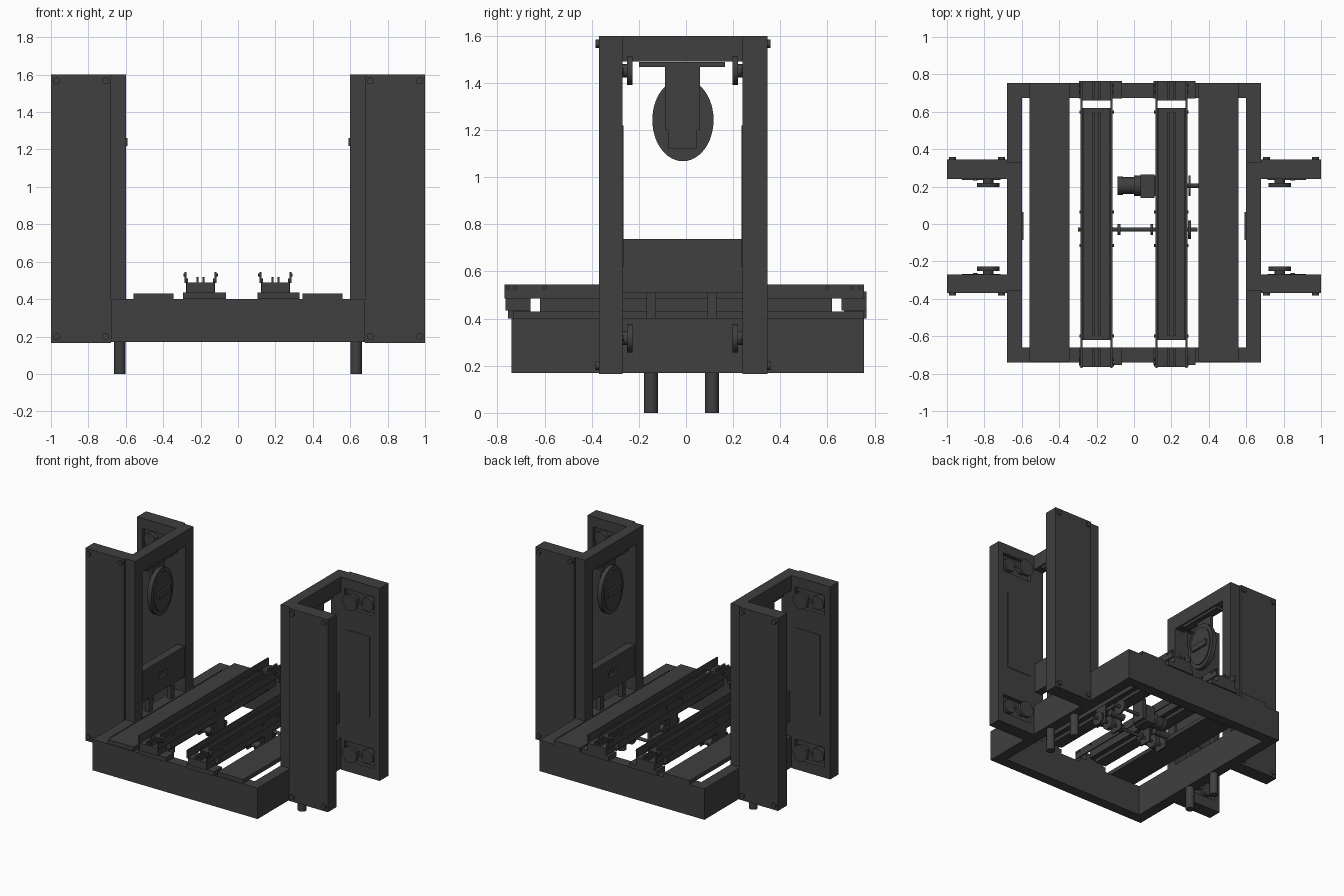
import bpy, math
from mathutils import Matrix

grey = bpy.data.materials.new("dark_grey")
grey.diffuse_color = (0.05, 0.05, 0.05, 1)


def finish(name):
    o = bpy.context.object
    o.name = name
    o.data.materials.append(grey)
    return o


def box(name, x0, x1, y0, y1, z0, z1):
    bpy.ops.mesh.primitive_cube_add(size=1)
    o = finish(name)
    o.data.transform(Matrix.Translation(((x0 + x1) / 2, (y0 + y1) / 2, (z0 + z1) / 2))
                     @ Matrix.Diagonal((x1 - x0, y1 - y0, z1 - z0, 1)))
    return o


def cyl(name, axis, c, r, length, r2=None, n=32):
    """Cylinder along an axis; r2 gives an elliptical height for x-axis parts."""
    bpy.ops.mesh.primitive_cylinder_add(radius=1, depth=1, vertices=n)
    o = finish(name)
    rot = {'x': Matrix.Rotation(math.pi / 2, 4, 'Y'),
           'y': Matrix.Rotation(math.pi / 2, 4, 'X'), 'z': Matrix.Identity(4)}[axis]
    o.data.transform(Matrix.Translation(c) @ rot @ Matrix.Diagonal((r2 or r, r, length, 1)))
    bpy.ops.object.shade_smooth_by_angle()
    return o


def cut(target, cutter):
    m = target.modifiers.new("pocket", 'BOOLEAN')
    m.operation, m.object, m.solver = 'DIFFERENCE', cutter, 'EXACT'
    cutter.hide_render = True
    cutter.hide_viewport = True


def sbox(name, s, x0, x1, *rest):
    """Box mirrored to side s of x = 0."""
    return box(name, min(s * x0, s * x1), max(s * x0, s * x1), *rest)


# base frame ring
for s in (-1, 1):
    sbox("base_side_beam", s, 0.6, 0.68, -0.74, 0.755, 0.17, 0.40)
    sbox("deck_plank", s, 0.345, 0.558, -0.735, 0.755, 0.40, 0.43)
box("base_front_beam", -0.6, 0.6, -0.74, -0.66, 0.17, 0.40)
box("base_back_beam", -0.6, 0.6, 0.675, 0.755, 0.17, 0.40)

# side towers
YC = -0.013
for s in (-1, 1):
    sbox("tower_front_column", s, 0.6, 0.68, -0.355, -0.27, 0.40, 1.6)
    sbox("tower_back_column", s, 0.6, 0.68, 0.24, 0.33, 0.40, 1.6)
    sbox("tower_top_beam", s, 0.6, 0.68, -0.27, 0.24, 1.49, 1.6)
    panel = sbox("tower_lower_panel", s, 0.61, 0.67, -0.27, 0.24, 0.51, 0.738)
    grip = box("grip_cutter", min(s * 0.6, s * 0.63), max(s * 0.6, s * 0.63),
               -0.06, 0.035, 0.61, 0.65)
    cut(panel, grip)
    for y in (-0.148, 0.11):
        cyl("foot", 'z', (s * 0.632, y, 0.09), 0.03, 0.18)
        sbox("panel_post", s, 0.615, 0.65, y - 0.02, y + 0.02, 0.40, 0.52)

    # hanging oval head with its arm and handle
    sbox("hanger_plate", s, 0.61, 0.67, -0.2, 0.165, 1.468, 1.488)
    sbox("hanger_arm", s, 0.645, 0.668, -0.09, 0.06, 1.20, 1.47)
    sbox("hanger_arm_end", s, 0.645, 0.668, -0.075, 0.045, 1.12, 1.20)
    cyl("oval_disc", 'x', (s * 0.632, YC, 1.243), 0.13, 0.034, 0.175, 48)
    cyl("oval_inner_pad", 'x', (s * 0.612, YC, 1.243), 0.105, 0.01, 0.145, 48)
    cyl("oval_hub", 'x', (s * 0.668, YC, 1.24), 0.036, 0.008, 0.048)
    sbox("oval_handle", s, 0.592, 0.612, -0.085, 0.065, 1.218, 1.262)

    # wings with pockets, wheels and corner bolts
    for y0, y1, d in ((-0.37, -0.27, 1), (0.24, 0.345, -1)):
        inner, outer = (y1, y0) if d > 0 else (y0, y1)
        wing = sbox("wing", s, 0.68, 1.0, y0, y1, 0.165, 1.6)
        ya, yb = sorted((inner + d * 0.004, inner))
        sbox("wing_hatch", s, 0.715, 0.92, ya, yb, 0.62, 1.22)
        for z in (0.317, 1.452):
            ya, yb = sorted((inner - d * 0.03, inner + d * 0.02))
            cut(wing, sbox("pocket_cutter", s, 0.71, 0.955, ya, yb, z - 0.072, z + 0.072))
            cyl("roller_wheel", 'y', (s * 0.78, inner + d * 0.031, z), 0.06, 0.022)
            cyl("roller_stem", 'y', (s * 0.78, inner - d * 0.004, z), 0.028, 0.06)
            cyl("idler_wheel", 'y', (s * 0.895, inner - d * 0.016, z), 0.05, 0.032)
            cyl("idler_hub", 'y', (s * 0.85, inner - d * 0.01, z), 0.012, 0.035)
        for x in (0.708, 0.97):
            for z in (0.2, 1.567):
                cyl("corner_bolt", 'y', (s * x, outer - d * 0.006, z), 0.018, 0.014)

# two conveyor tracks
for s in (-1, 1):
    x = s * 0.2
    box("track_body", x - 0.07, x + 0.07, -0.62, 0.62, 0.425, 0.49)
    for e in (-1, 1):
        box("track_side_plate", x + e * 0.08 - 0.005, x + e * 0.08 + 0.005,
            -0.77, 0.755, 0.485, 0.545)
        box("track_ledge", x + e * 0.072 - 0.006, x + e * 0.072 + 0.006,
            -0.62, 0.62, 0.43, 0.51)
        box("chain_guide", x + e * 0.016 - 0.006, x + e * 0.016 + 0.006,
            -0.60, 0.60, 0.49, 0.517)
        # end bracket and its foot plate
        ya, yb = sorted((e * 0.66, e * 0.765))
        box("end_bracket", x - 0.075, x + 0.075, ya, yb, 0.435, 0.49)
        xa, xb = (-0.295, -0.065) if s < 0 else (0.105, 0.33)
        box("end_foot_plate", xa, xb, ya + 0.01, yb, 0.40, 0.435)
        for g in (-1, 1):
            box("end_guide", x + g * 0.016 - 0.006, x + g * 0.016 + 0.006, ya, yb, 0.49, 0.515)
        for y in (-0.755, -0.725, -0.60, -0.115, 0.065, 0.60, 0.705, 0.74):
            cyl("track_bolt", 'x', (x + e * 0.085, y, 0.53), 0.008, 0.014, n=12)
    # hanging bearing plates under the track
    for e in (-1, 1):
        box("bearing_plate", x + e * 0.07 - 0.006, x + e * 0.07 + 0.006, -0.08, 0.02, 0.29, 0.43)
    box("belt_tray", x - 0.045, x + 0.045, -0.6, 0.6, 0.40, 0.425)
    for y in (-0.10, 0.05):
        cyl("belt_roller", 'x', (x, y, 0.36), 0.025, 0.12)

# drive shaft with flanges
cyl("drive_shaft", 'x', (0.02, -0.03, 0.33), 0.011, 0.64)
for x, r in ((-0.28, 0.032), (-0.08, 0.03), (0.095, 0.03), (0.297, 0.05)):
    cyl("shaft_flange", 'x', (x, -0.03, 0.33), r, 0.014)
for x in (-0.2, 0.2):
    cyl("drive_sprocket", 'x', (x, -0.03, 0.33), 0.05, 0.03)

# motor, gearbox and pulley
cyl("motor_body", 'x', (-0.02, 0.205, 0.32), 0.045, 0.12)
cyl("motor_cap", 'x', (-0.073, 0.205, 0.32), 0.05, 0.03)
box("gearbox", 0.035, 0.11, 0.14, 0.265, 0.255, 0.385)
cyl("gearbox_neck", 'x', (0.02, 0.205, 0.32), 0.055, 0.04)
cyl("motor_shaft", 'x', (0.225, 0.205, 0.32), 0.012, 0.24)
cyl("motor_pulley", 'x', (0.297, 0.205, 0.32), 0.055, 0.012)
box("motor_mount", 0.11, 0.135, 0.15, 0.26, 0.27, 0.43)
